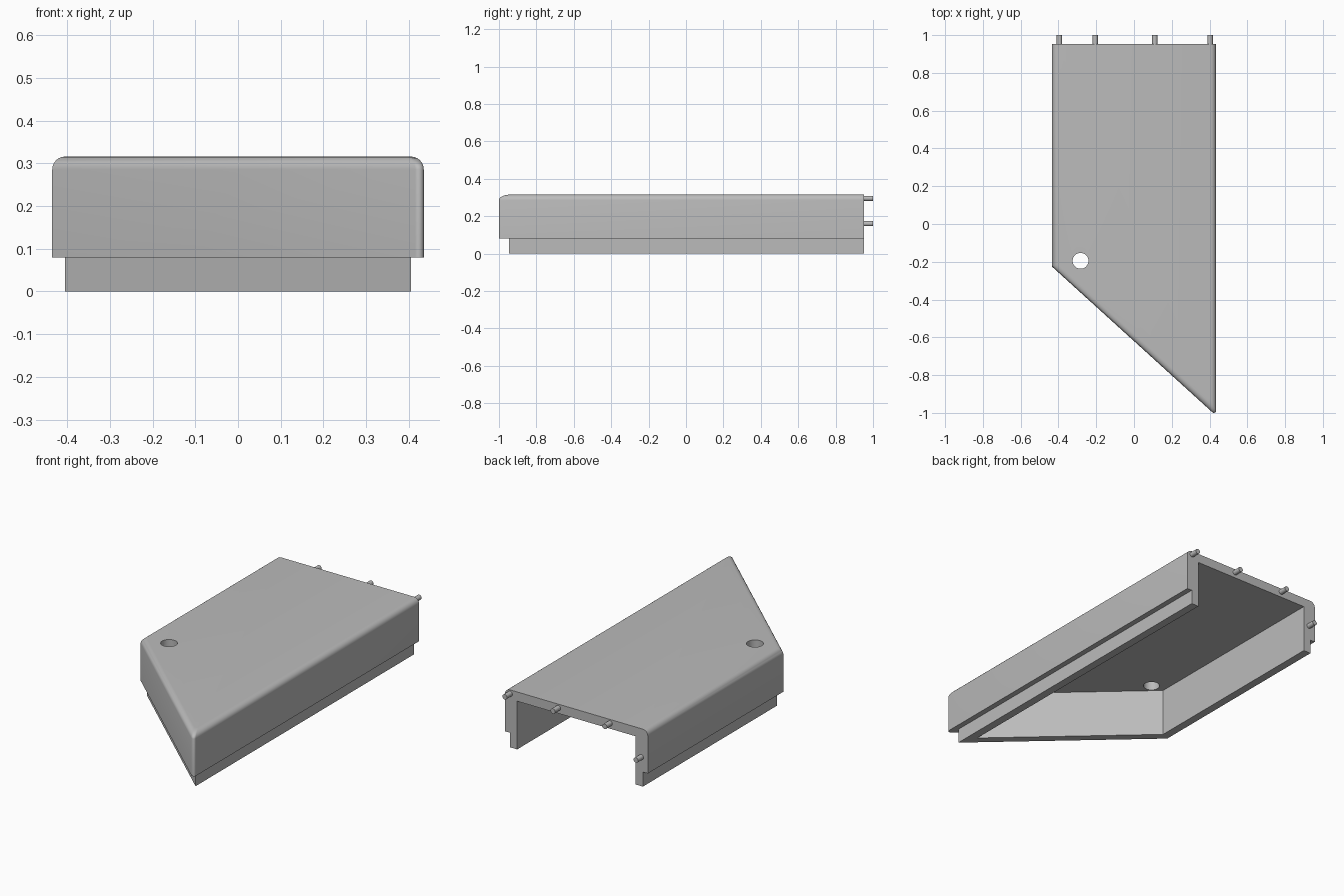
import bpy, bmesh, math
from mathutils import Vector

cube = bpy.data.objects.get("Cube")
if cube:
    bpy.data.objects.remove(cube)

HALF, BACK, TIP, SHORT = 0.435, 0.953, -1.015, -0.225
TOP, CEILING, STEP = 0.316, 0.265, 0.08
FILLET, ARC = 0.03, 6

grey = bpy.data.materials.new("plain grey")
grey.use_nodes = True
colour = (0.5, 0.5, 0.5, 1)
grey.diffuse_color = colour
grey.node_tree.nodes["Principled BSDF"].inputs["Base Color"].default_value = colour


def outline(inset, radius):
    """Open plan outline: back right, short corner, rounded tip, back left."""
    slope = (TIP - SHORT) / (2 * HALF)
    x = HALF - inset
    lift = inset * math.hypot(1, slope)

    def slant(px):
        return SHORT + slope * (px + HALF) + lift

    # Centre of the tip arc touches both the slanted and the long side
    cx = x - radius
    cy = slant(cx) + radius * math.hypot(1, slope)
    start = math.atan2(-1, slope)
    arc = [(cx + radius * math.cos(start * (1 - i / ARC)),
            cy + radius * math.sin(start * (1 - i / ARC))) for i in range(ARC + 1)]
    return [(-x, BACK), (-x, slant(-x))] + arc + [(x, BACK)]


def finish(bm, name):
    bmesh.ops.remove_doubles(bm, verts=bm.verts, dist=0.00005)
    bmesh.ops.recalc_face_normals(bm, faces=bm.faces)
    mesh = bpy.data.meshes.new(name)
    bm.to_mesh(mesh)
    bm.free()
    mesh.materials.append(grey)
    obj = bpy.data.objects.new(name, mesh)
    bpy.context.collection.objects.link(obj)
    return obj


def cylinder(name, radius, depth, location, along_y=False):
    bm = bmesh.new()
    bmesh.ops.create_cone(bm, cap_ends=True, segments=32, radius1=radius,
                          radius2=radius, depth=depth)
    obj = finish(bm, name)
    obj.location = location
    if along_y:
        obj.rotation_euler.x = math.pi / 2
    return obj


def smooth(obj):
    bpy.ops.object.select_all(action='DESELECT')
    obj.select_set(True)
    bpy.context.view_layer.objects.active = obj
    bpy.ops.object.shade_smooth_by_angle(angle=math.radians(35))


# Cover shell: section from inner ceiling, round the lip, up to the filleted top
section = [(0.075, CEILING, 0), (0.075, 0, 0), (0.03, 0, 0), (0.03, STEP, 0),
           (0, STEP, 0.012)]
for i in range(7):
    a = math.pi / 2 * i / 6
    section.append((FILLET * (1 - math.cos(a)),
                    TOP - FILLET * (1 - math.sin(a)), 0.012))

bm = bmesh.new()
rings = [[bm.verts.new((x, y, z)) for x, y in outline(inset, r)]
         for inset, z, r in section]
for low, high in zip(rings, rings[1:]):
    for i in range(len(low) - 1):
        bm.faces.new((low[i], low[i + 1], high[i + 1], high[i]))
bm.faces.new(rings[0])
bm.faces.new(rings[-1])
bm.faces.new([r[0] for r in rings] + [r[-1] for r in reversed(rings)])
shell = finish(bm, "cover_shell")

# Round hole through the top
cutter = cylinder("hole_cutter", 0.042, 0.3, (-0.283, -0.195, TOP))
cutter.hide_render = True
cut = shell.modifiers.new("hole", 'BOOLEAN')
cut.operation = 'DIFFERENCE'
cut.solver = 'EXACT'
cut.object = cutter
bpy.context.view_layer.objects.active = shell
bpy.ops.object.modifier_apply(modifier=cut.name)
bpy.data.objects.remove(cutter)
smooth(shell)

# Locating pegs on the open back edge
for i, (x, z) in enumerate([(-0.395, 0.16), (-0.205, 0.295), (0.11, 0.295), (0.403, 0.295)]):
    peg = cylinder(f"back_peg_{i + 1}", 0.014, 0.067, (x, 0.9665, z), along_y=True)
    smooth(peg)
